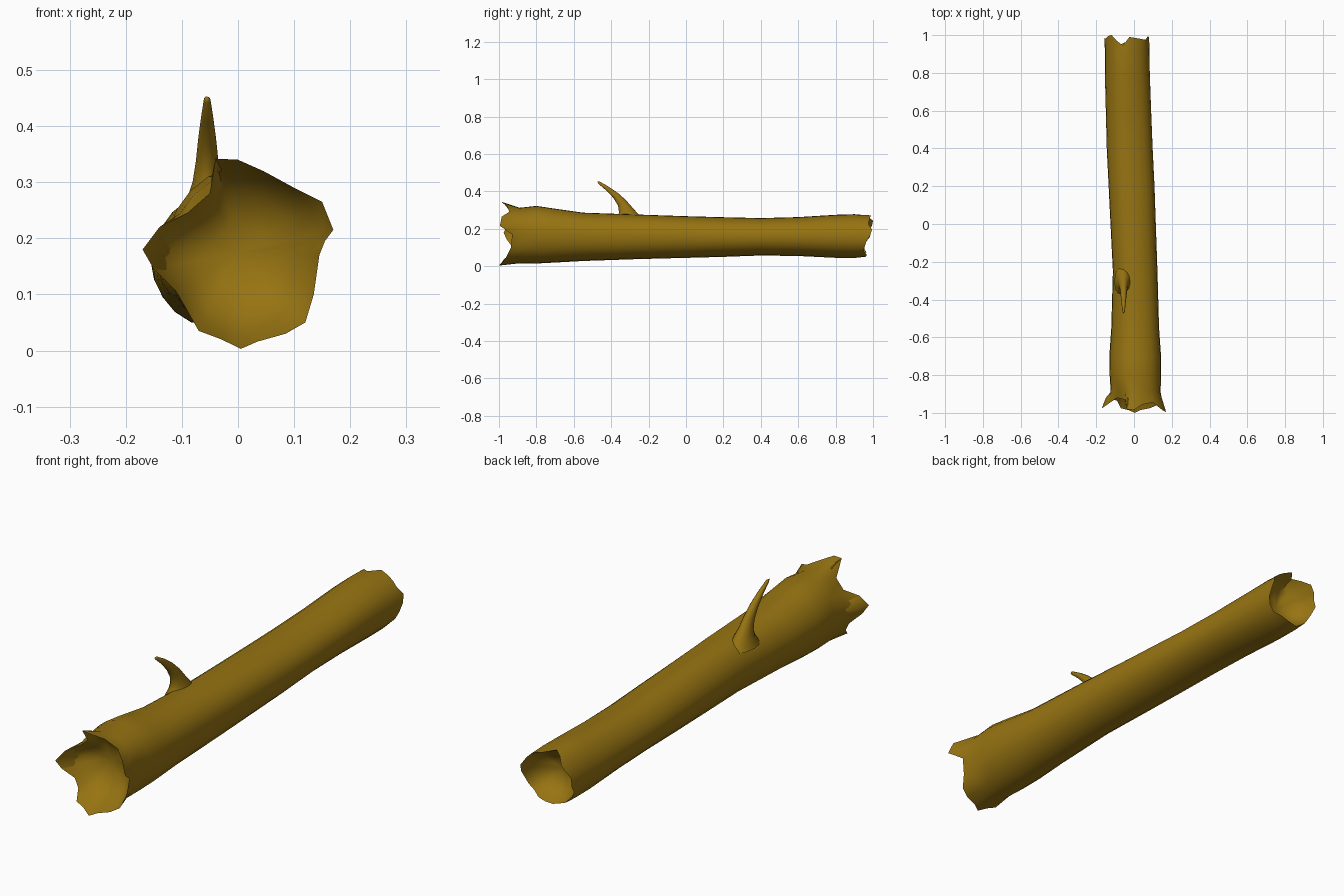
import bpy, bmesh, math
from mathutils import Vector

if "Cube" in bpy.data.objects:
    bpy.data.objects.remove(bpy.data.objects["Cube"])

wood = bpy.data.materials.new("wood")
wood.diffuse_color = (0.31, 0.175, 0.006, 1)
wood.use_nodes = True
wood.node_tree.nodes["Principled BSDF"].inputs["Base Color"].default_value = wood.diffuse_color


def loft(name, rings, cap_start, cap_end, angle):
    """Skin a list of closed rings; caps are single centre points."""
    bm = bmesh.new()
    vs = [[bm.verts.new(p) for p in ring] for ring in rings]
    n = len(vs[0])
    for a, b in zip(vs, vs[1:]):
        for i in range(n):
            j = (i + 1) % n
            bm.faces.new((a[i], a[j], b[j], b[i]))
    for ring, centre in ((vs[0], cap_start), (vs[-1], cap_end)):
        c = bm.verts.new(centre)
        for i in range(n):
            bm.faces.new((ring[i], ring[(i + 1) % n], c))
    bmesh.ops.recalc_face_normals(bm, faces=bm.faces)
    me = bpy.data.meshes.new(name)
    bm.to_mesh(me)
    bm.free()
    ob = bpy.data.objects.new(name, me)
    bpy.context.collection.objects.link(ob)
    me.materials.append(wood)
    bpy.ops.object.select_all(action='DESELECT')
    ob.select_set(True)
    bpy.context.view_layer.objects.active = ob
    bpy.ops.object.shade_smooth_by_angle(angle=math.radians(angle))
    return ob


# Splintered front rim: x, z, y
front = [(.17, .215, -.995), (.15, .265, -.985), (.10, .29, -.945), (.045, .32, -.955),
         (0, .34, -.985), (-.04, .342, -.98), (-.05, .28, -.93), (-.09, .245, -.92),
         (-.14, .22, -.955), (-.17, .18, -.975), (-.15, .145, -.96), (-.11, .105, -.93),
         (-.09, .07, -.935), (-.07, .035, -.975), (-.03, .02, -.985), (.005, .003, -1),
         (.035, .016, -.985), (.085, .03, -.975), (.12, .05, -.96), (.135, .10, -.935),
         (.145, .17, -.93), (.155, .195, -.965)]
front_rim = [Vector((x, y, z)) for x, z, y in front]
N = len(front_rim)

# Trunk sections: y, x min, x max, z min, z max
sections = [(-.89, -.122, .142, .018, .315), (-.8, -.128, .144, .017, .325),
            (-.7, -.13, .144, .022, .31), (-.55, -.12, .133, .03, .288),
            (-.25, -.112, .124, .04, .277), (0, -.125, .115, .046, .268),
            (.2, -.135, .108, .051, .262), (.4, -.145, .098, .058, .257),
            (.6, -.15, .09, .055, .262), (.8, -.155, .083, .045, .274),
            (.9, -.155, .081, .044, .277)]


def section(y, x0, x1, z0, z1):
    ring = []
    for i in range(N):
        a = math.radians(18) + math.tau * i / N
        k = 1 + .018 * math.sin(3 * a + 1 + y) - .012 * math.cos(5 * a)
        ring.append(Vector(((x0 + x1) / 2 + k * (x1 - x0) / 2 * math.cos(a), y,
                            (z0 + z1) / 2 + k * (z1 - z0) / 2 * math.sin(a))))
    return ring


# Jagged back rim
back_y = [.995, .975, .98, .985, .99, .945, .97, 1, .995, .98, .985,
          .96, .95, .965, .945, .96, .965, .965, .95, .955, .965, .985]
back_rim = section(.98, -.156, .08, .05, .273)
for p, y in zip(back_rim, back_y):
    p.y = y


def hollow(rim, centre, steps):
    """Rings shrinking inward from a rim to form the rotten bowl."""
    out = []
    for scale, depth in steps:
        ring = [centre.lerp(p, scale) for p in rim]
        for q, p in zip(ring, rim):
            q.y = p.y + (centre.y - p.y) * depth
        out.append(ring)
    return out


# Trunk with a hollow at each end
fc, bc = Vector((0, -.84, .175)), Vector((-.037, .87, .16))
steps = [(.88, .4), (.65, .75), (.35, .95)]
rings = hollow(front_rim, fc, steps)[::-1] + [front_rim]
rings += [section(*s) for s in sections] + [back_rim] + hollow(back_rim, bc, steps)
loft("trunk", rings, fc, bc, 50)

# Curved branch stub: y, z, half width x, half width along the trunk, tilt
path = [(-.305, .235, .05, .085, 0), (-.308, .268, .037, .058, 5), (-.322, .30, .026, .038, 20),
        (-.342, .338, .02, .026, 35), (-.375, .377, .016, .018, 45),
        (-.42, .415, .011, .012, 50), (-.465, .447, .006, .007, 50)]
branch = []
for k, (y, z, rx, ry, tilt) in enumerate(path):
    t = math.radians(tilt)
    ring = []
    for i in range(12):
        a = math.tau * i / 12
        v = ry * math.sin(a)
        ring.append((-.055 + rx * math.cos(a), y + v * math.cos(t), z + v * math.sin(t)))
    branch.append(ring)
loft("branch_stub", branch, (-.055, -.305, .22), (-.057, -.475, .453), 60)
